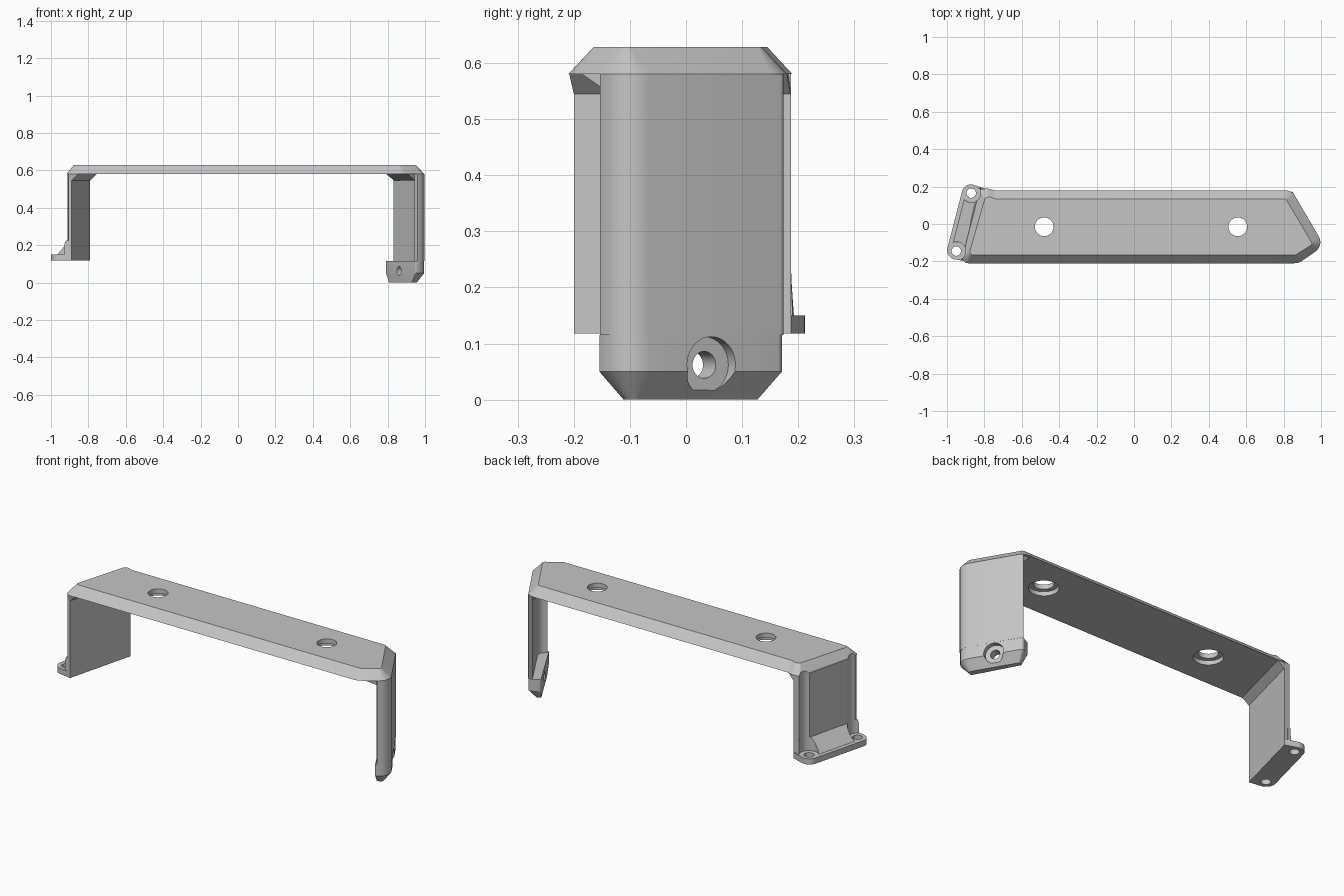
import bpy, bmesh, math
from mathutils import Vector

if "Cube" in bpy.data.objects:
    bpy.data.objects.remove(bpy.data.objects["Cube"])

grey = bpy.data.materials.new("plain_grey")
grey.diffuse_color = (0.56, 0.56, 0.56, 1)
grey.use_nodes = True
grey.node_tree.nodes["Principled BSDF"].inputs["Base Color"].default_value = grey.diffuse_color


def rounded(corners, n=6):
    """Outline with each (x, y, radius) corner replaced by an arc."""
    out = []
    for i, (x, y, r) in enumerate(corners):
        p = Vector((x, y))
        a = (Vector(corners[i - 1][:2]) - p).normalized()
        b = (Vector(corners[(i + 1) % len(corners)][:2]) - p).normalized()
        if r == 0:
            out.append(p)
            continue
        half = a.angle(b) / 2
        mid = (a + b).normalized()
        c = p + mid * (r / math.sin(half))
        sweep = math.pi / 2 - half
        side = a - mid * a.dot(mid)
        side.normalize()
        for k in range(n + 1):
            t = sweep * (1 - 2 * k / n)
            out.append(c - mid * r * math.cos(t) + side * r * math.sin(t))
    return out


def loft(name, *rings):
    """Solid through matching outlines, each given as (points, z)."""
    bm = bmesh.new()
    loops = [[bm.verts.new((p[0], p[1], z)) for p in pts] for pts, z in rings]
    n = len(loops[0])
    for lo, hi in zip(loops, loops[1:]):
        for i in range(n):
            j = (i + 1) % n
            bm.faces.new((lo[i], lo[j], hi[j], hi[i]))
    bm.faces.new(loops[0])
    bm.faces.new(loops[-1])
    bmesh.ops.recalc_face_normals(bm, faces=bm.faces)
    me = bpy.data.meshes.new(name)
    bm.to_mesh(me)
    bm.free()
    ob = bpy.data.objects.new(name, me)
    bpy.context.collection.objects.link(ob)
    me.materials.append(grey)
    return ob


def select(ob):
    bpy.ops.object.select_all(action='DESELECT')
    ob.select_set(True)
    bpy.context.view_layer.objects.active = ob


def drill(ob, start, end, r):
    """Cut a round hole from start to end."""
    a, b = Vector(start), Vector(end)
    bpy.ops.mesh.primitive_cylinder_add(vertices=40, radius=r, depth=(b - a).length, location=(a + b) / 2)
    tool = bpy.context.object
    tool.rotation_euler = (b - a).to_track_quat('Z', 'Y').to_euler()
    tool.hide_render = True
    tool.data.materials.append(grey)
    bpy.context.view_layer.update()
    select(ob)
    m = ob.modifiers.new("hole", 'BOOLEAN')
    m.operation, m.solver, m.object = 'DIFFERENCE', 'EXACT', tool
    bpy.ops.object.modifier_apply(modifier=m.name)
    bpy.data.objects.remove(tool)


# Top plate with bevelled rim
rim = rounded([(-0.925, -0.21, 0.03), (0.88, -0.21, 0.08), (1.0165, -0.115, 0.06), (0.843, 0.18, 0.06),
               (-0.745, 0.18, 0.01), (-0.785, 0.19, 0.01), (-0.825, 0.185, 0.01)])
crown = rounded([(-0.883, -0.165, 0.015), (0.865, -0.165, 0.02), (0.955, -0.108, 0.012), (0.812, 0.135, 0.015),
                 (-0.745, 0.135, 0.01), (-0.775, 0.146, 0.01), (-0.797, 0.137, 0.008)])
plate = loft("top_plate", (rim, 0.58), (crown, 0.628))
for x in (-0.48, 0.555):
    drill(plate, (x, -0.015, 0.5), (x, -0.015, 0.7), 0.05)
    drill(plate, (x, -0.015, 0.5), (x, -0.015, 0.603), 0.074)

# Left leg, with its brace, foot and sloped web
left = [(-0.89, -0.2), (-0.79, 0.187), (-0.828, 0.185), (-0.916, -0.165), (-0.905, -0.2)]
left_leg = loft("left_leg", (left, 0.12), (left, 0.58))
left_brace = loft("left_brace",
                  ([(-0.9, -0.2), (-0.89, -0.2), (-0.79, 0.186), (-0.82, 0.185)], 0.545),
                  ([(-0.9, -0.208), (-0.855, -0.208), (-0.755, 0.18), (-0.82, 0.185)], 0.58))
foot_line = rounded([(-0.89, -0.2, 0), (-0.79, 0.187, 0), (-0.906, 0.226, 0.049), (-1.011, -0.181, 0.049)], 12)
left_foot = loft("left_foot", (foot_line, 0.118), (foot_line, 0.15))
web = loft("foot_web",
           ([(-0.9, -0.2), (-0.81, 0.19), (-0.89, 0.2), (-0.985, -0.17)], 0.15),
           ([(-0.9, -0.2), (-0.81, 0.187), (-0.834, 0.188), (-0.918, -0.19)], 0.225))
# Foot screw holes and tool clearance above them
for x, y in ((-0.87, 0.165), (-0.95, -0.145)):
    drill(left_foot, (x, y, 0.05), (x, y, 0.3), 0.025)
    for part in (plate, left_leg, left_brace, web):
        drill(part, (x, y, 0.1), (x, y, 0.8), 0.05)

# Right leg wrapping the pointed end
wall = rounded([(0.832, 0.155, 0), (0.838, 0.174, 0.006), (0.847, 0.174, 0.012), (1.0165, -0.115, 0.06),
                (0.961, -0.153, 0), (0.945, -0.137, 0), (0.983, -0.1075, 0.035)])
right_leg = loft("right_leg", (wall, 0.115), (wall, 0.58))
right_brace = loft("right_brace",
                   ([(0.835, 0.15), (0.85, 0.165), (0.982, -0.08), (0.947, -0.135)], 0.545),
                   ([(0.793, 0.165), (0.845, 0.165), (0.982, -0.08), (0.905, -0.185)], 0.58))

# Thick bevelled end block of the right leg, with counterbored side screw
block = rounded([(0.788, 0.145, 0.01), (0.845, 0.176, 0.015), (1.0165, -0.115, 0.06), (0.95, -0.157, 0.006)])
base = rounded([(0.806, 0.117, 0.003), (0.829, 0.129, 0.005), (0.963, -0.1, 0.015), (0.93, -0.112, 0.003)])
right_foot = loft("right_foot", (base, 0), (block, 0.05), (block, 0.115))
face, axis = Vector((0.922, 0.045, 0.062)), Vector((0.862, 0.506, 0))
drill(right_foot, face - axis * 0.2, face + axis * 0.1, 0.024)
drill(right_foot, face - axis * 0.025, face + axis * 0.1, 0.05)

for ob in list(bpy.context.scene.objects):
    select(ob)
    bpy.ops.object.shade_smooth_by_angle(angle=math.radians(30))
